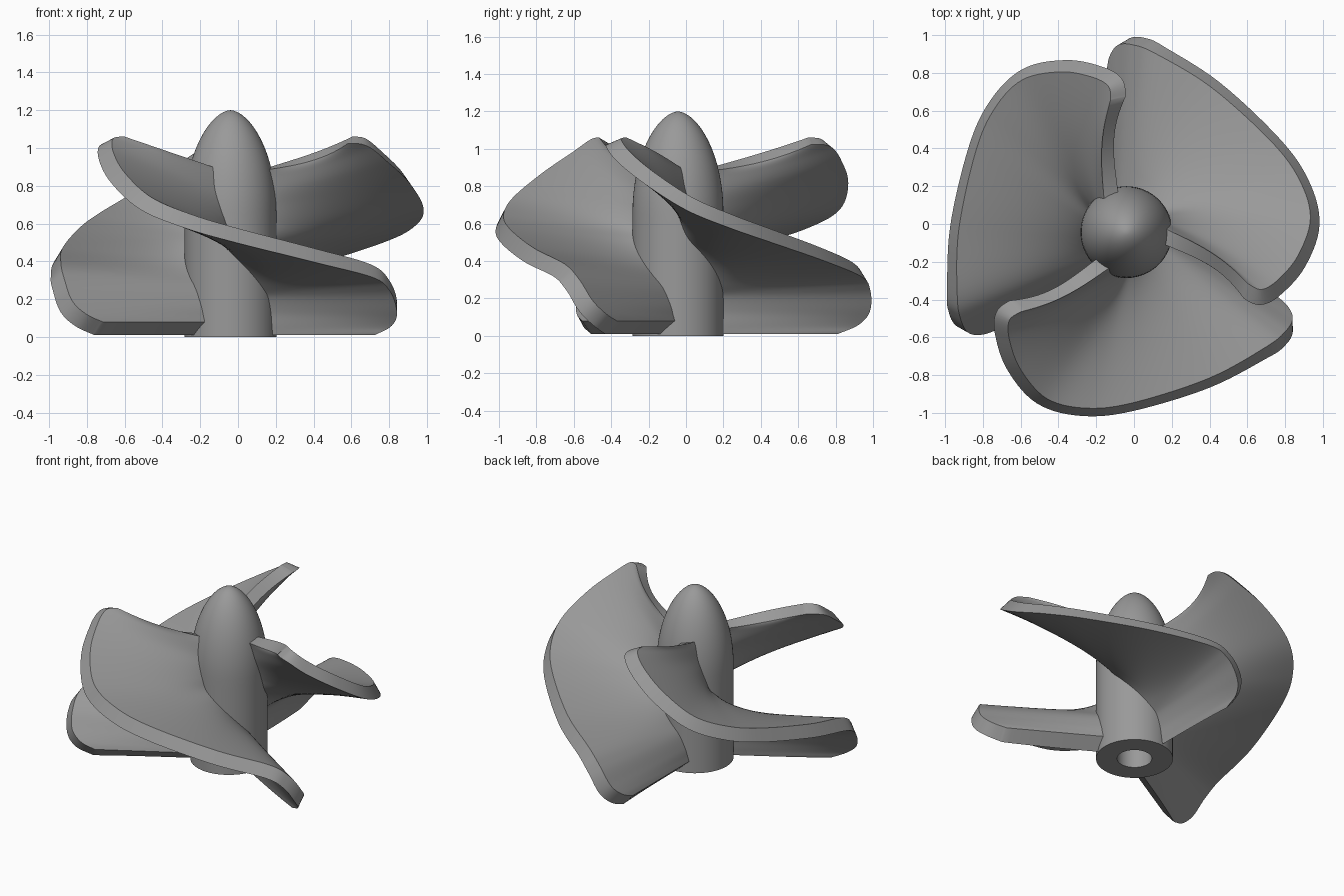
import bpy, bmesh, math
from mathutils import Vector, Matrix

if "Cube" in bpy.data.objects:
    bpy.data.objects.remove(bpy.data.objects["Cube"])

CENTRE = Vector((-0.04, -0.043, 0))
HUB_R = 0.243
THICK = 0.08
FLARE = 0.04      # how far the rim wall widens towards the underside

metal = bpy.data.materials.new("grey_metal")
metal.diffuse_color = (0.32, 0.32, 0.32, 1)
metal.use_nodes = True
metal.node_tree.nodes["Principled BSDF"].inputs["Base Color"].default_value = metal.diffuse_color


def finish(bm, name):
    bmesh.ops.recalc_face_normals(bm, faces=bm.faces)
    me = bpy.data.meshes.new(name)
    bm.to_mesh(me)
    bm.free()
    ob = bpy.data.objects.new(name, me)
    bpy.context.collection.objects.link(ob)
    me.materials.append(metal)
    bpy.ops.object.select_all(action='DESELECT')
    ob.select_set(True)
    bpy.context.view_layer.objects.active = ob
    bpy.ops.object.shade_smooth_by_angle(angle=math.radians(40))
    return ob


# Hub: revolved bullet profile with a blind shaft bore
profile = [(0, 0.7), (0.11, 0.7), (0.11, 0), (HUB_R, 0), (HUB_R, 0.3), (HUB_R, 0.6)]
for i in range(17):
    t = i / 16 * math.pi / 2
    profile.append((HUB_R * math.cos(t) ** 1.15 if i < 16 else 0, 0.66 + 0.54 * math.sin(t)))
bm = bmesh.new()
vs = [bm.verts.new((r, 0, z)) for r, z in profile]
es = [bm.edges.new(p) for p in zip(vs, vs[1:])]
bmesh.ops.spin(bm, geom=vs + es, cent=(0, 0, 0), axis=(0, 0, 1),
               angle=2 * math.pi, steps=64, use_duplicate=False)
bmesh.ops.remove_doubles(bm, verts=bm.verts, dist=1e-4)
hub = finish(bm, "hub")
hub.location = CENTRE

# Blade stations, leading to trailing: hub angle, hub z, rim x, rim y, rim z
STATIONS = [
    (240, .91, -.60, -.465, 1.06), (243, .87, -.66, -.51, 1.05),
    (248, .79, -.66, -.61, .98), (254, .72, -.60, -.77, .87),
    (261, .64, -.46, -.925, .74), (268, .57, -.25, -.975, .65),
    (282, .51, 0, -.945, .575), (304, .42, .4, -.815, .47),
    (325, .33, .70, -.65, .385), (340, .26, .80, -.57, .30),
    (350, .17, .84, -.50, .19), (354, .11, .81, -.43, .12),
    (356, .08, .74, -.37, .08)]
LAST = len(STATIONS) - 1


def station(u):
    """Smooth interpolation through the stations."""
    i = min(max(int(u), 0), LAST - 1)
    t = u - i
    a, b, c, d = (STATIONS[min(max(k, 0), LAST)] for k in (i - 1, i, i + 1, i + 2))
    return [0.5 * (2 * q + (r - p) * t + (2 * p - 5 * q + 4 * r - s) * t * t
                   + (3 * q - p - 3 * r + s) * t ** 3) for p, q, r, s in zip(a, b, c, d)]


def surface(u, v):
    ang, hz, x, y, z = station(u)
    a = math.radians(ang)
    root = Vector((HUB_R * math.cos(a), HUB_R * math.sin(a), hz))
    p = root.lerp(Vector((x, y, z)) - CENTRE, v)
    p.y -= 0.03 * math.sin(math.pi * v) * max(0, 1 - u / 5)   # bowed leading edge
    return p


def along(u, v, e):
    return surface(min(u + e, LAST), v) - surface(max(u - e, 0), v)


def normal(u, v):
    u = max(u, 2)          # leading strip is nearly flat
    dv = surface(u, v + 0.02) - surface(u, v - 0.02)
    return along(u, v, 0.3).cross(dv).normalized()


def underside(u, v):
    p, n = surface(u, v), normal(u, v)
    n = n if n.z > 0 else -n
    q = p - n * THICK
    out = along(u, v, 0.2).cross(n).normalized()
    q += out * FLARE * max(v, 0) ** 3
    w = min(max((u - 9) / (LAST - 9), 0), 1)
    w = w * w * (3 - 2 * w)
    q.z = min(q.z, q.z * (1 - w) + (p.z - 0.07) * w)   # trailing edge foot
    q.z = max(q.z, 0.01)
    return q


# Blades: a twisted sheet given thickness, repeated three times
NU, NV = 84, 18
for k in range(3):
    bm = bmesh.new()
    top, low = [], []
    for i in range(NU + 1):
        u = i / NU * LAST
        vv = [-0.15 + 1.15 * j / NV for j in range(NV + 1)]
        top.append([bm.verts.new(surface(u, v)) for v in vv])
        low.append([bm.verts.new(underside(u, v)) for v in vv])
    for g in (top, low):
        for i in range(NU):
            for j in range(NV):
                bm.faces.new((g[i][j], g[i + 1][j], g[i + 1][j + 1], g[i][j + 1]))
    # edge walls
    for j in (0, NV):
        for i in range(NU):
            bm.faces.new((top[i][j], top[i + 1][j], low[i + 1][j], low[i][j]))
    for i in (0, NU):
        for j in range(NV):
            bm.faces.new((top[i][j], top[i][j + 1], low[i][j + 1], low[i][j]))
    bm.transform(Matrix.Translation(CENTRE) @ Matrix.Rotation(k * 2 * math.pi / 3, 4, 'Z'))
    finish(bm, f"blade_{k + 1}")
